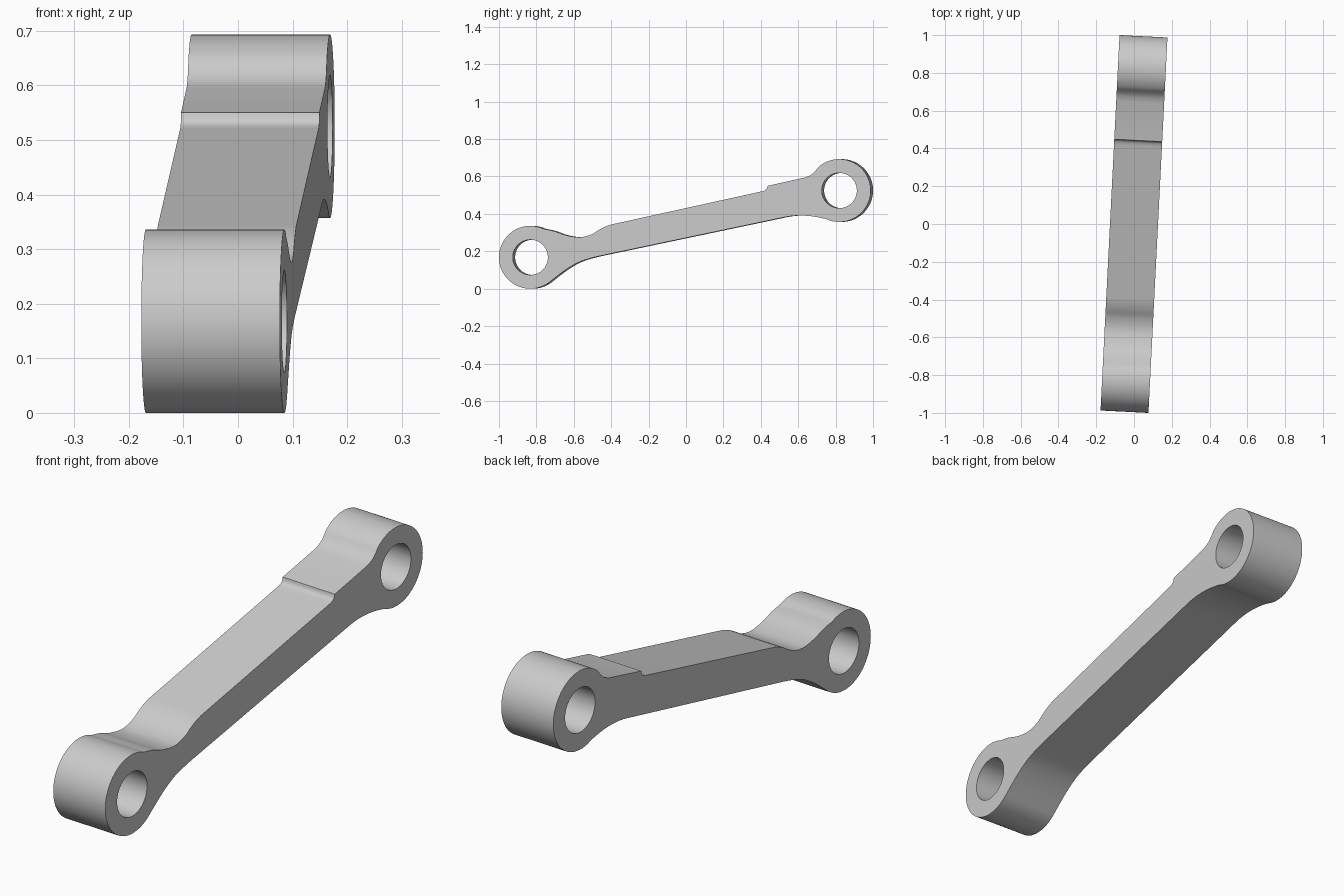
import bpy
import bmesh
from math import cos, sin, radians
from mathutils import Matrix, Vector

if "Cube" in bpy.data.objects:
    bpy.data.objects.remove(bpy.data.objects["Cube"])

HALF_WIDTH = 0.127
BOSS_R, HOLE_R = 0.168, 0.094
LOW_BOSS = Vector((-0.827, 0.168))
HIGH_BOSS = Vector((0.827, 0.525))
TURN = radians(-2.9)


def arc(centre, radius, start, end, steps):
    """Points along an arc, angles in degrees."""
    angles = [radians(start + (end - start) * i / steps) for i in range(steps + 1)]
    return [centre + radius * Vector((cos(a), sin(a))) for a in angles]


def blend(before, points, after, steps=4):
    """Smooth curve through the points; before and after set the end directions."""
    p = [Vector(q) for q in (before, *points, after)]
    out = []
    for a, b, c, d in zip(p, p[1:], p[2:], p[3:]):
        for i in range(steps):
            t = i / steps
            out.append(0.5 * (2 * b + (c - a) * t + (2 * a - 5 * b + 4 * c - d) * t**2
                              + (3 * b - a - 3 * c + d) * t**3))
    return out + [p[-2]]


# Outline of the link: two round bosses joined by a sloping bar
low_arc = arc(LOW_BOSS, BOSS_R, 65, 311, 56)
high_arc = arc(HIGH_BOSS, BOSS_R, 245, 491, 56)

low_under = blend(low_arc[-2], [low_arc[-1], (-0.635, 0.103), (-0.555, 0.147), (-0.455, 0.175)],
                  (-0.36, 0.195))
high_under = blend((0.38, 0.35), [(0.48, 0.371), (0.56, 0.387), (0.625, 0.391), (0.69, 0.386),
                                  high_arc[0]], high_arc[1])
high_top = blend(high_arc[-2], [high_arc[-1], (0.685, 0.615), (0.645, 0.595)], (0.60, 0.585))
step = [Vector((0.443, 0.55))] + blend((0.446, 0.56), [(0.441, 0.54), (0.433, 0.529), (0.415, 0.521)],
                                       (0.39, 0.515))
low_top = blend((-0.30, 0.365), [(-0.395, 0.343), (-0.45, 0.32), (-0.50, 0.29), (-0.565, 0.275),
                                 (-0.64, 0.287), (-0.70, 0.308), low_arc[0]], low_arc[1])

outline = (low_arc + low_under[1:] + high_under[:-1] + high_arc
           + high_top[1:] + step + low_top[:-1])
loops = [outline] + [arc(c, HOLE_R, 0, 360, 64)[:-1] for c in (LOW_BOSS, HIGH_BOSS)]

# Fill the outline around the two holes, then extrude across the width
bm = bmesh.new()
edges = []
for loop in loops:
    verts = [bm.verts.new((-HALF_WIDTH, q.x, q.y)) for q in loop]
    edges += [bm.edges.new((verts[i - 1], verts[i])) for i in range(len(verts))]
bmesh.ops.triangle_fill(bm, edges=edges, use_beauty=True, use_dissolve=False)
side = bmesh.ops.extrude_face_region(bm, geom=bm.faces[:], use_keep_orig=True)
moved = [g for g in side["geom"] if isinstance(g, bmesh.types.BMVert)]
bmesh.ops.translate(bm, verts=moved, vec=(2 * HALF_WIDTH, 0, 0))
bmesh.ops.recalc_face_normals(bm, faces=bm.faces[:])
bmesh.ops.transform(bm, matrix=Matrix.Rotation(TURN, 4, "Z"), verts=bm.verts[:])

mesh = bpy.data.meshes.new("link_arm")
bm.to_mesh(mesh)
bm.free()
link = bpy.data.objects.new("link_arm", mesh)
bpy.context.collection.objects.link(link)

# Plain grey metal
grey = bpy.data.materials.new("light_grey")
grey.use_nodes = True
grey.diffuse_color = (0.6, 0.6, 0.6, 1)
grey.node_tree.nodes["Principled BSDF"].inputs["Base Color"].default_value = grey.diffuse_color
mesh.materials.append(grey)

bpy.ops.object.select_all(action="DESELECT")
link.select_set(True)
bpy.context.view_layer.objects.active = link
bpy.ops.object.shade_smooth_by_angle(angle=radians(30))
